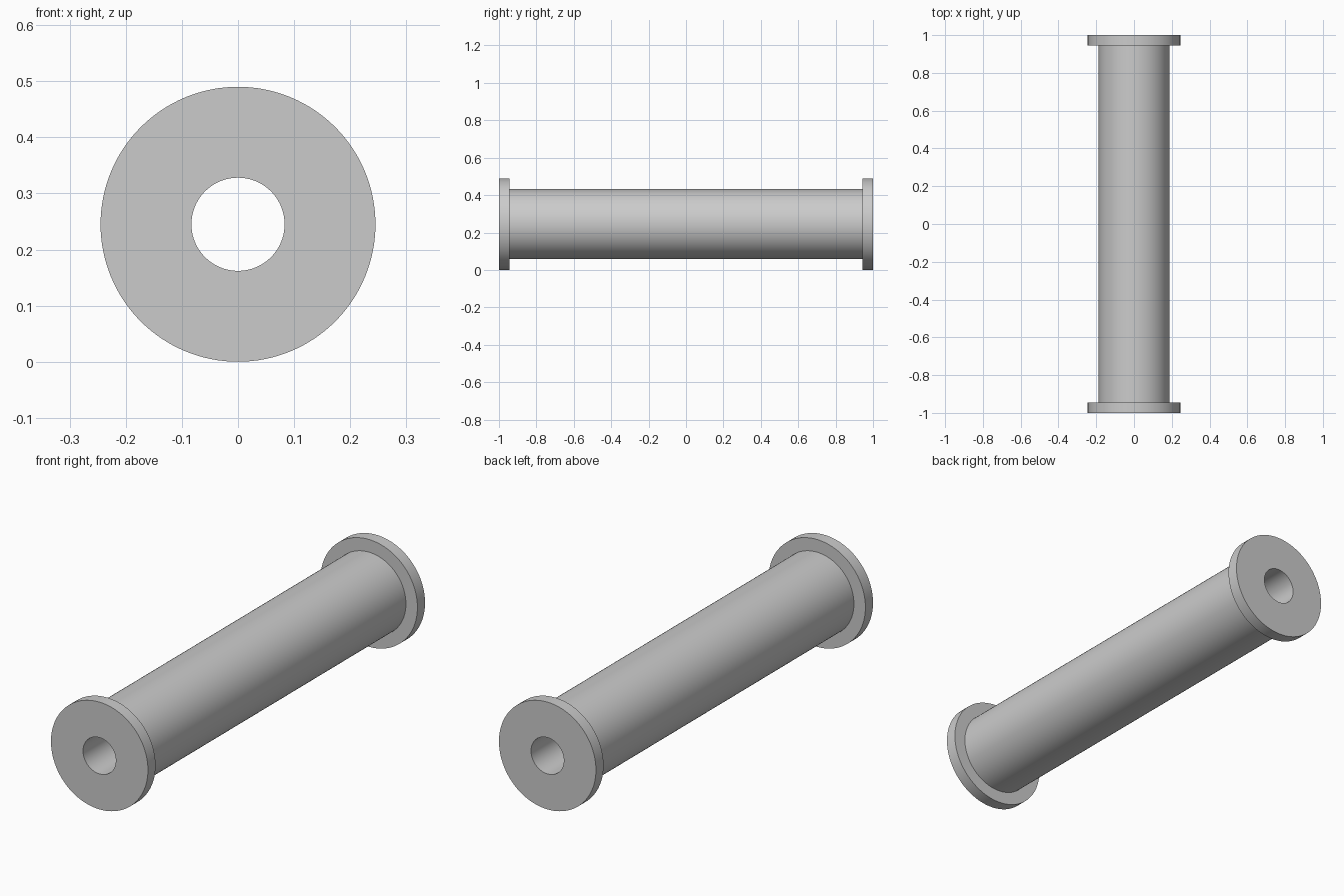
import bpy, bmesh, math
from mathutils import Matrix

cube = bpy.data.objects.get("Cube")
if cube:
    bpy.data.objects.remove(cube, do_unlink=True)

SEGMENTS = 128
FLANGE_R, TUBE_R, BORE_R = 0.245, 0.187, 0.083
HALF, FLANGE_T = 1.0, 0.055

grey = bpy.data.materials.new("plain_grey")
grey.use_nodes = True
colour = (0.6, 0.6, 0.6, 1)
grey.diffuse_color = colour
grey.node_tree.nodes["Principled BSDF"].inputs["Base Color"].default_value = colour

# Closed cross-section as (radius, y): outer wall with end flanges, then bore
inner = HALF - FLANGE_T
profile = [(BORE_R, -HALF), (FLANGE_R, -HALF), (FLANGE_R, -inner), (TUBE_R, -inner),
           (TUBE_R, inner), (FLANGE_R, inner), (FLANGE_R, HALF), (BORE_R, HALF)]

# Flanged tube, turned around the y axis
bm = bmesh.new()
ring = [bm.verts.new((r, y, 0)) for r, y in profile]
edges = [bm.edges.new((a, b)) for a, b in zip(ring, ring[1:] + ring[:1])]
bmesh.ops.spin(bm, geom=ring + edges, cent=(0, 0, 0), axis=(0, 1, 0),
               angle=math.tau, steps=SEGMENTS, use_merge=True)
bmesh.ops.remove_doubles(bm, verts=bm.verts[:], dist=0.0001)
bmesh.ops.recalc_face_normals(bm, faces=bm.faces[:])
bm.transform(Matrix.Translation((0, 0, FLANGE_R)))
mesh = bpy.data.meshes.new("flanged_tube")
bm.to_mesh(mesh)
bm.free()
mesh.materials.append(grey)

tube = bpy.data.objects.new("flanged_tube", mesh)
bpy.context.collection.objects.link(tube)
bpy.ops.object.select_all(action="DESELECT")
tube.select_set(True)
bpy.context.view_layer.objects.active = tube
bpy.ops.object.shade_smooth_by_angle(angle=math.radians(30))
